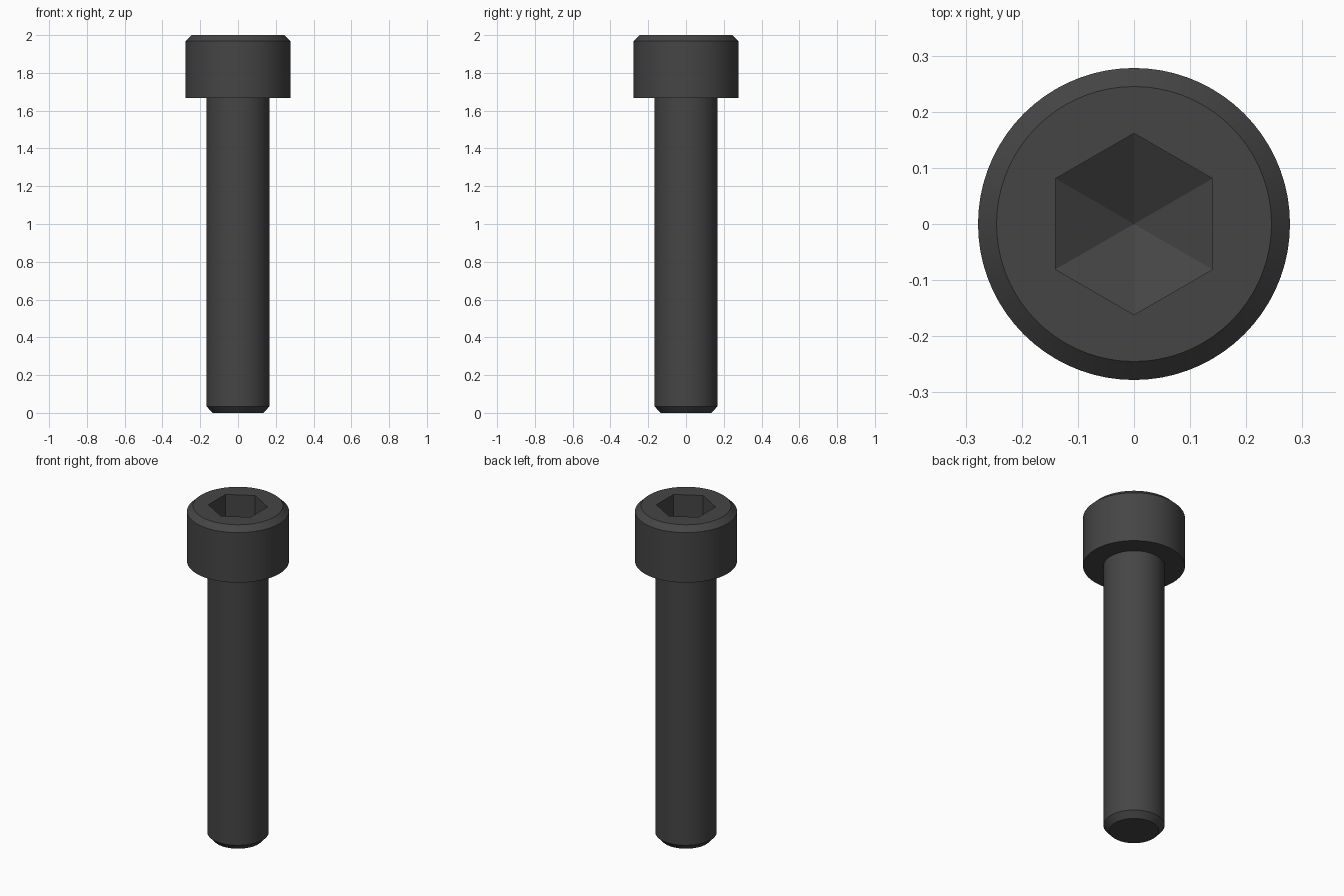
import bpy, bmesh
from math import cos, sin, pi, radians

if "Cube" in bpy.data.objects:
    bpy.data.objects.remove(bpy.data.objects["Cube"], do_unlink=True)

SEGMENTS = 72
black_steel = bpy.data.materials.new("black_steel")
black_steel.use_nodes = True
colour = (0.06, 0.06, 0.06, 1)
black_steel.diffuse_color = colour
black_steel.node_tree.nodes["Principled BSDF"].inputs["Base Color"].default_value = colour


def round_ring(radius):
    return lambda angle: radius


def hex_ring(apothem):
    # Hexagon outline with flats facing +x and -x
    return lambda angle: apothem / cos((angle + pi / 6) % (pi / 3) - pi / 6)


def lathe(name, rings, start_tip=None, end_tip=None):
    """Skin a stack of (outline, height) rings, closing ends at a tip height."""
    bm = bmesh.new()
    angles = [2 * pi * i / SEGMENTS for i in range(SEGMENTS)]
    loops = [[bm.verts.new((r(a) * cos(a), r(a) * sin(a), z)) for a in angles]
             for r, z in rings]
    pairs = [(i, (i + 1) % SEGMENTS) for i in range(SEGMENTS)]
    for low, high in zip(loops, loops[1:]):
        for i, j in pairs:
            bm.faces.new((low[i], low[j], high[j], high[i]))
    if start_tip is not None:
        tip = bm.verts.new((0, 0, start_tip))
        for i, j in pairs:
            bm.faces.new((loops[0][j], loops[0][i], tip))
    if end_tip is not None:
        tip = bm.verts.new((0, 0, end_tip))
        for i, j in pairs:
            bm.faces.new((loops[-1][i], loops[-1][j], tip))
    mesh = bpy.data.meshes.new(name)
    bm.to_mesh(mesh)
    bm.free()
    mesh.materials.append(black_steel)
    obj = bpy.data.objects.new(name, mesh)
    bpy.context.collection.objects.link(obj)
    bpy.ops.object.select_all(action="DESELECT")
    obj.select_set(True)
    bpy.context.view_layer.objects.active = obj
    bpy.ops.object.shade_smooth_by_angle(angle=radians(15))
    return obj


# Shank with chamfered end
lathe("shank", [(round_ring(0.135), 0), (round_ring(0.167), 0.035),
                (round_ring(0.167), 1.667)], start_tip=0)

# Head: underside, side, chamfer, top, then hexagonal socket with a pointed floor
lathe("socket_head", [(round_ring(0.167), 1.667), (round_ring(0.278), 1.667),
                      (round_ring(0.278), 1.968), (round_ring(0.245), 2),
                      (hex_ring(0.14), 2), (hex_ring(0.14), 1.833)], end_tip=1.74)
